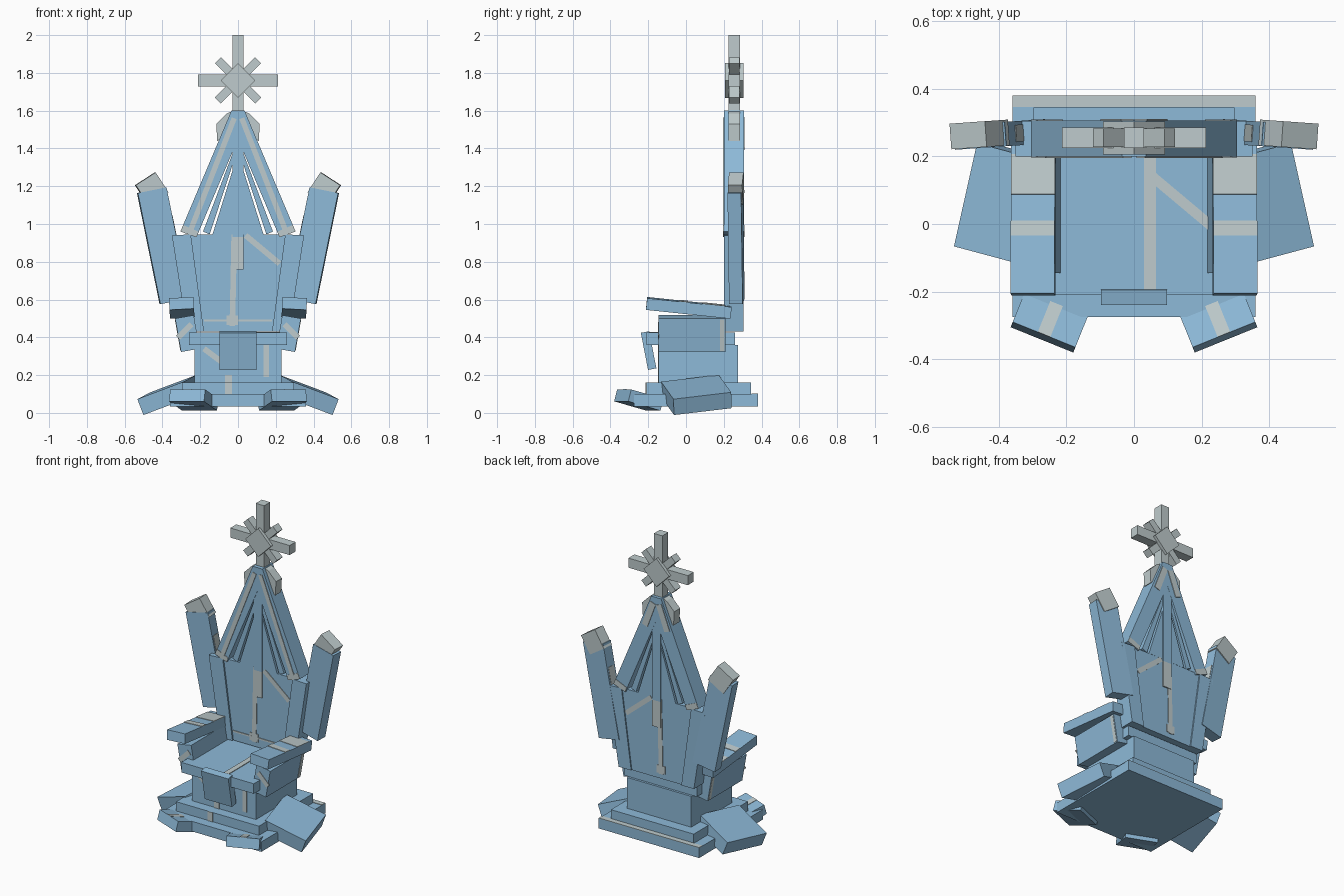
import bpy, bmesh
from math import radians, atan2
from mathutils import Vector, Euler

cube = bpy.data.objects.get("Cube")
if cube:
    bpy.data.objects.remove(cube, do_unlink=True)


def material(name, rgb):
    m = bpy.data.materials.new(name)
    m.use_nodes = True
    m.diffuse_color = (*rgb, 1)
    m.node_tree.nodes["Principled BSDF"].inputs["Base Color"].default_value = (*rgb, 1)
    return m


BLUE = material("ice_blue", (0.27, 0.49, 0.69))
GREY = material("frost_grey", (0.52, 0.60, 0.61))


def finish(name, bm, mat):
    bmesh.ops.recalc_face_normals(bm, faces=bm.faces)
    mesh = bpy.data.meshes.new(name)
    bm.to_mesh(mesh)
    bm.free()
    mesh.materials.append(mat)
    ob = bpy.data.objects.new(name, mesh)
    bpy.context.collection.objects.link(ob)
    return ob


def box(name, centre, size, rot=(0, 0, 0), mat=BLUE, offset=(0, 0, 0)):
    """Box turned by rot degrees; offset shifts it in its own turned frame."""
    bm = bmesh.new()
    bmesh.ops.create_cube(bm, size=1)
    bmesh.ops.scale(bm, vec=size, verts=bm.verts)
    ob = finish(name, bm, mat)
    turn = Euler([radians(a) for a in rot])
    ob.rotation_euler = turn
    ob.location = Vector(centre) + turn.to_matrix() @ Vector(offset)
    return ob


def span(name, x, y, z, mat=BLUE):
    """Upright box from its limits on each axis."""
    lim = (x, y, z)
    return box(name, [(a + b) / 2 for a, b in lim], [b - a for a, b in lim], mat=mat)


def prism(name, points, y0, y1, mat=BLUE, s=1):
    """Front outline pushed through from y0 to y1."""
    bm = bmesh.new()
    face = bm.faces.new([bm.verts.new((s * x, y0, z)) for x, z in points])
    new = bmesh.ops.extrude_face_region(bm, geom=[face])["geom"]
    bmesh.ops.translate(bm, vec=(0, y1 - y0, 0),
                        verts=[v for v in new if isinstance(v, bmesh.types.BMVert)])
    return finish(name, bm, mat)


def vein(name, a, b, width, y):
    """Thin painted streak on an upright face, from a to b in x and z."""
    a, b = Vector(a), Vector(b)
    mid, d = (a + b) / 2, b - a
    tilt = -atan2(d.y, d.x) * 57.2958
    return box(name, (mid.x, y, mid.y), (d.length, 0.006, width), (0, tilt, 0), GREY)


# Stepped plinth, pedestal and seat
span("lower_step", (-0.36, 0.36), (-0.275, 0.38), (0.035, 0.10))
span("upper_step", (-0.297, 0.297), (-0.21, 0.345), (0.10, 0.16))
span("pedestal", (-0.23, 0.23), (-0.145, 0.275), (0.16, 0.36))
span("seat", (-0.26, 0.26), (-0.21, 0.26), (0.36, 0.425))
box("front_plate", (0, -0.198, 0.33), (0.195, 0.045, 0.2), (11, 0, 0))
span("step_back_frost", (-0.36, 0.36), (0.346, 0.38), (0.1, 0.103), GREY)

# Frost veins on seat and pedestal
span("seat_vein", (0.03, 0.065), (-0.2, 0.195), (0.425, 0.429), GREY)
box("seat_branch_vein", (0.15, 0.06, 0.427), (0.28, 0.03, 0.004), (0, 0, -40), GREY)
vein("pedestal_vein", (0.15, 0.19), (0.15, 0.36), 0.03, -0.146)
vein("pedestal_branch_vein", (-0.18, 0.34), (-0.06, 0.25), 0.03, -0.146)
vein("step_vein", (-0.05, 0.1), (-0.05, 0.16), 0.035, -0.211)
vein("pedestal_low_vein", (-0.05, 0.16), (-0.05, 0.2), 0.035, -0.146)

# Backrest panel with veins on both faces
prism("back_panel", [(-0.25, 0.945), (0.25, 0.945), (0.18, 0.43), (-0.18, 0.43)], 0.21, 0.297)
for y in (0.209, 0.298):
    vein("back_vein", (-0.03, 0.46), (-0.02, 0.945), 0.03, y)
    vein("back_knot", (-0.06, 0.49), (0, 0.49), 0.05, y)
    vein("back_branch_vein", (0.04, 0.94), (0.22, 0.79), 0.03, y)
vein("back_line", (-0.18, 0.49), (0.18, 0.49), 0.01, 0.2085)

# Centre post with frosted lower end
span("centre_post", (-0.03, 0.03), (0.202, 0.305), (0.93, 1.5))
span("centre_post_tip", (-0.03, 0.03), (0.202, 0.305), (0.76, 0.93), GREY)

for side, s in (("left", 1), ("right", -1)):
    # Arms
    box(side + "_arm_panel", (s * 0.268, 0.032, 0.42), (0.1, 0.355, 0.18), (0, s * 10, 0))
    box(side + "_arm_panel_vein", (s * 0.268, 0.032, 0.42), (0.005, 0.025, 0.17),
        (0, s * 10, 0), GREY, (s * 0.05, 0.16, 0))
    box(side + "_arm_panel_streak", (s * 0.268, 0.032, 0.42), (0.1, 0.005, 0.03),
        (0, s * 45, 0), GREY, (0, -0.178, 0.02))
    arm = ((s * 0.298, 0.015, 0.556), (-6, s * 3, 0))
    box(side + "_armrest", arm[0], (0.13, 0.45, 0.062), arm[1])
    for w, y in ((0.12, 0.13), (0.045, -0.03)):
        box(side + "_armrest_frost", arm[0], (0.13, w, 0.004), arm[1], GREY, (0, y, 0.032))

    # Backrest edge planks
    prism(side + "_edge_plank", [(0.25, 0.945), (0.35, 0.94), (0.27, 0.43), (0.18, 0.43)],
          0.2, 0.305, s=s)

    # Gable rafters and slats
    prism(side + "_rafter", [(0, 1.6), (0.035, 1.6), (0.305, 0.96), (0.22, 0.93), (0, 1.45)],
          0.2, 0.306, s=s)
    prism(side + "_outer_slat", [(0.03, 1.37), (0.185, 0.96), (0.15, 0.945), (0.03, 1.31)],
          0.208, 0.298, s=s)
    prism(side + "_inner_slat", [(0.03, 1.28), (0.135, 0.945), (0.03, 0.945)],
          0.208, 0.298, s=s)
    for y in (0.199, 0.307):
        prism(side + "_rafter_tip_frost", [(0.29, 0.995), (0.305, 0.96), (0.22, 0.93), (0.21, 0.96)],
              y - 0.002, y + 0.002, GREY, s)
    vein(side + "_rafter_vein", (s * 0.02, 1.56), (s * 0.25, 0.97), 0.028, 0.199)
    vein(side + "_rafter_back_vein", (s * 0.02, 1.56), (s * 0.08, 1.4), 0.04, 0.307)
    prism(side + "_crown_bracket", [(0, 1.61), (0.06, 1.585), (0.115, 1.53), (0.11, 1.44), (0, 1.5)],
          0.225, 0.285, GREY, s)

    # Leaning side pillars with pointed caps
    pillar = ((s * 0.397, 0.265, 0.885), (0, s * 11.5, s * -4))
    box(side + "_pillar", pillar[0], (0.155, 0.072, 0.6), pillar[1])
    box(side + "_pillar_cap", (s * 0.457, 0.265, 1.187), (0.125, 0.076, 0.125),
        (0, s * 33, s * -4), GREY).scale = (1, 1, 1)
    box(side + "_pillar_frost", pillar[0], (0.004, 0.05, 0.4), pillar[1], GREY,
        (s * -0.078, 0, -0.05))

    # Broken slabs around the plinth
    box(side + "_side_slab", (s * 0.36, 0.055, 0.095), (0.27, 0.315, 0.09), (7, s * 20, s * 15))
    foot = ((s * 0.235, -0.25, 0.068), (-15, 0, s * 22))
    box(side + "_front_slab", foot[0], (0.2, 0.19, 0.065), foot[1])
    box(side + "_front_slab_vein", foot[0], (0.04, 0.19, 0.004), foot[1], GREY, (0, 0, 0.033))

# Star-shaped finial
Z = 1.76
span("finial_post", (-0.03, 0.03), (0.225, 0.286), (1.55, 2.0), GREY)
span("finial_crossbar", (-0.213, 0.213), (0.225, 0.286), (Z - 0.031, Z + 0.031), GREY)
for a in (45, -45):
    box("finial_diagonal", (0, 0.255, Z), (0.3, 0.055, 0.045), (0, a, 0), GREY)
box("finial_diamond", (0, 0.255, Z), (0.13, 0.098, 0.13), (0, 45, 0), GREY)
